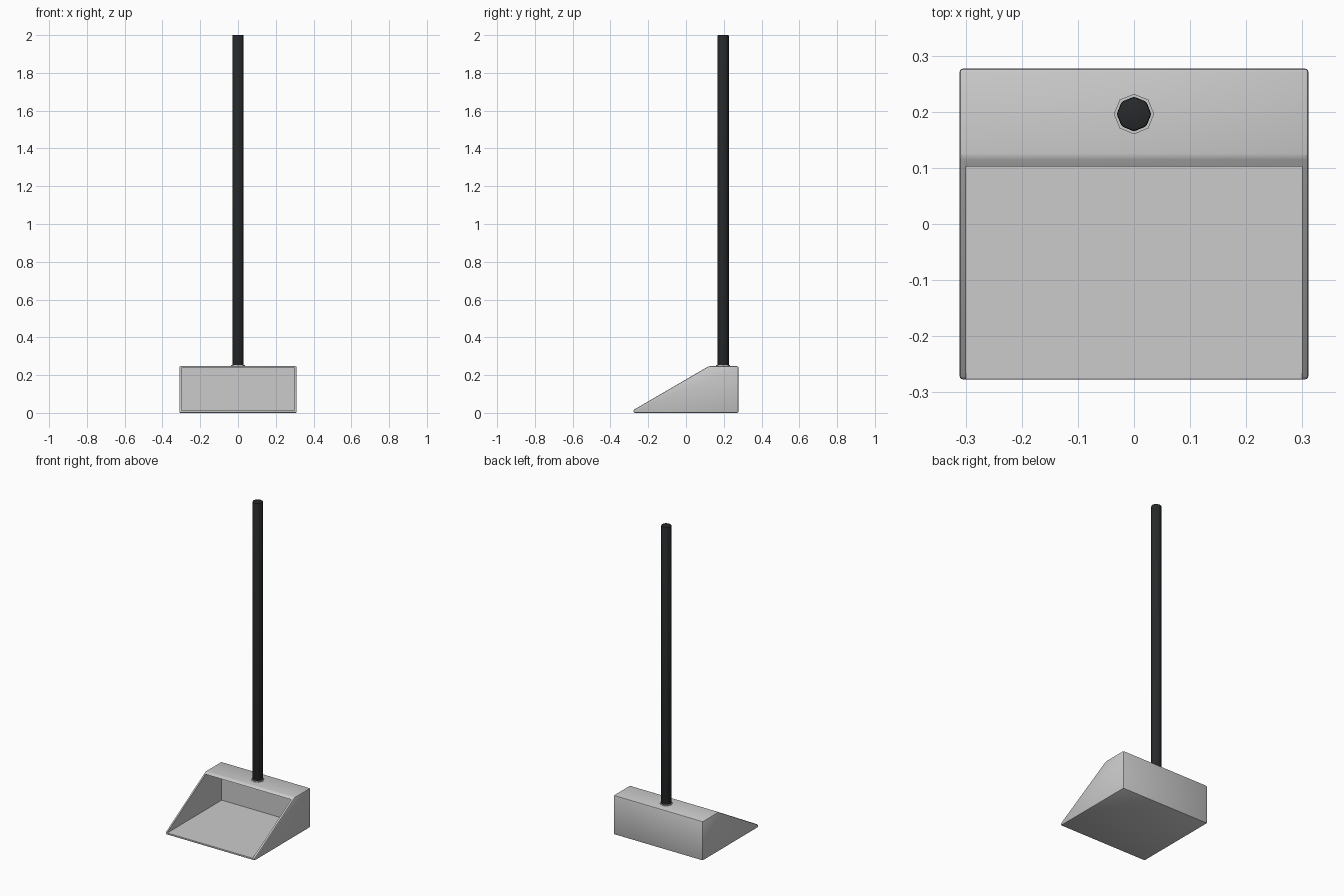
import bpy, bmesh, math
from mathutils import Matrix

if "Cube" in bpy.data.objects:
    bpy.data.objects.remove(bpy.data.objects["Cube"])


def make_object(name, bm, color=None):
    bmesh.ops.recalc_face_normals(bm, faces=bm.faces)
    mesh = bpy.data.meshes.new(name)
    bm.to_mesh(mesh)
    bm.free()
    obj = bpy.data.objects.new(name, mesh)
    bpy.context.collection.objects.link(obj)
    if color:
        mat = bpy.data.materials.new(name + "_colour")
        mat.diffuse_color = color
        mat.use_nodes = True
        mat.node_tree.nodes["Principled BSDF"].inputs["Base Color"].default_value = mat.diffuse_color
        mesh.materials.append(mat)
    return obj


def side_prism(profile, half_width):
    """Extrude a (y, z) side profile symmetrically across x."""
    bm = bmesh.new()
    face = bm.faces.new([bm.verts.new((-half_width, y, z)) for y, z in profile])
    ext = bmesh.ops.extrude_face_region(bm, geom=[face])["geom"]
    verts = [v for v in ext if isinstance(v, bmesh.types.BMVert)]
    bmesh.ops.translate(bm, verts=verts, vec=(2 * half_width, 0, 0))
    return bm


def post(radius, z0, z1):
    """Upright eight-sided bar at the handle position."""
    bm = bmesh.new()
    bmesh.ops.create_cone(bm, cap_ends=True, segments=8, radius1=radius,
                          radius2=radius, depth=z1 - z0,
                          matrix=Matrix.Translation((0, 0.196, (z0 + z1) / 2)))
    return bm


def smooth(obj, degrees=35):
    bpy.ops.object.select_all(action='DESELECT')
    obj.select_set(True)
    bpy.context.view_layer.objects.active = obj
    bpy.ops.object.shade_smooth_by_angle(angle=math.radians(degrees))


# Pan: wedge-fronted box with softened edges
bm = side_prism([(-0.277, 0), (0.277, 0), (0.277, 0.247),
                 (0.12, 0.247), (-0.277, 0.016)], 0.311)
bmesh.ops.bevel(bm, geom=bm.edges[:], offset=0.006, segments=2,
                profile=0.5, affect='EDGES', clamp_overlap=True)
pan = make_object("pan", bm)

# Hollow interior, open at the sloping front
cutter = make_object("pan_cutter", side_prism(
    [(-0.4, 0.012), (0.265, 0.012), (0.265, 0.237), (-0.4, 0.237)], 0.299))
cutter.hide_render = True
cutter.hide_set(True)
cut = pan.modifiers.new("hollow", 'BOOLEAN')
cut.operation = 'DIFFERENCE'
cut.solver = 'EXACT'
cut.object = cutter
bpy.context.view_layer.objects.active = pan
bpy.ops.object.modifier_apply(modifier="hollow")
bpy.data.objects.remove(cutter, do_unlink=True)
smooth(pan)

# Socket collar on top of the pan
make_object("handle_collar", post(0.036, 0.240, 0.253))

# Long dark handle with softened edges
bm = post(0.031, 0.242, 2.0)
bmesh.ops.bevel(bm, geom=bm.edges[:], offset=0.004, segments=2,
                profile=0.5, affect='EDGES', clamp_overlap=True)
smooth(make_object("handle", bm, (0.02, 0.022, 0.023, 1)))
